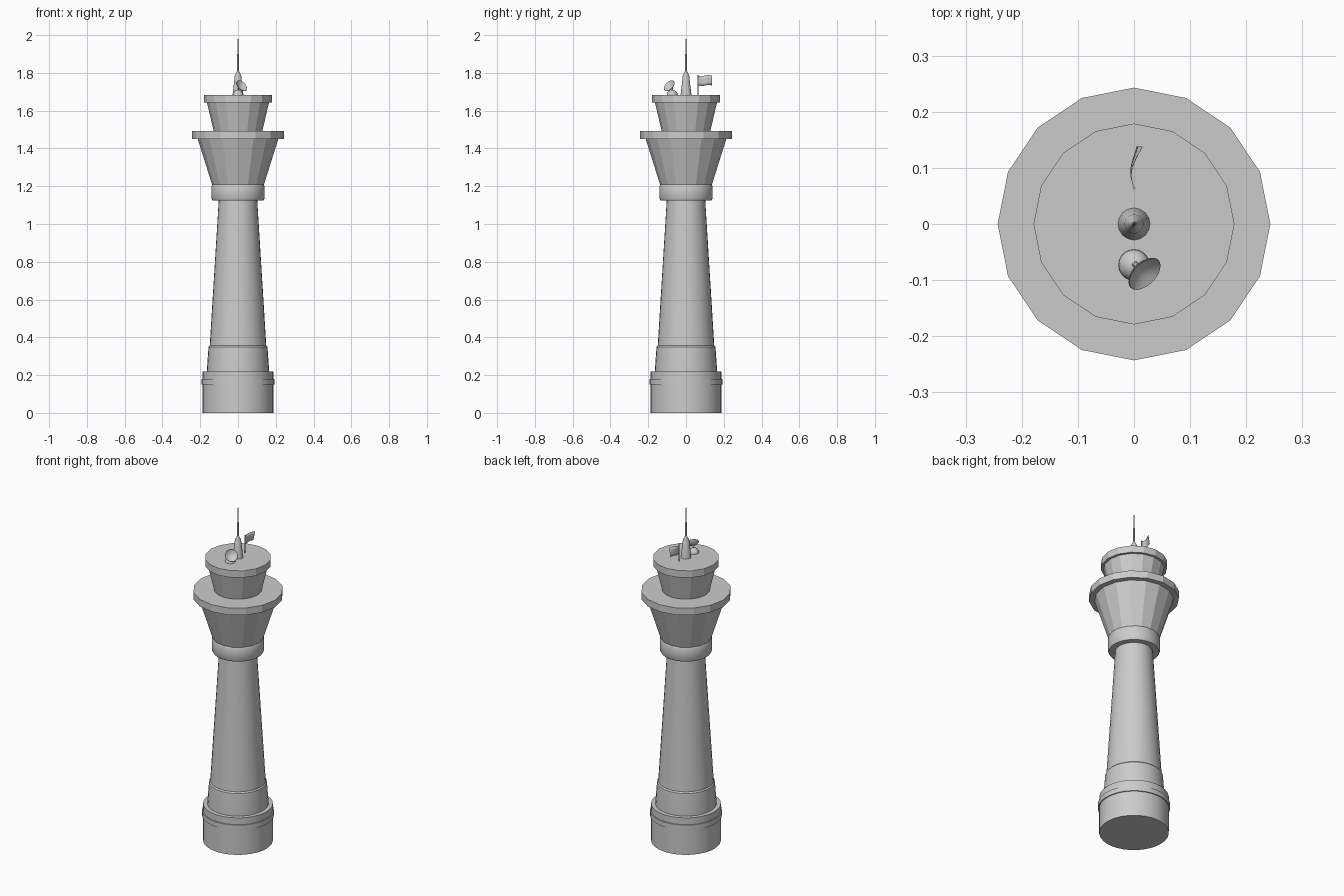
import bpy, bmesh, math
from mathutils import Vector, Matrix

if "Cube" in bpy.data.objects:
    bpy.data.objects.remove(bpy.data.objects["Cube"])


def finish(name, bm, smooth=None):
    bmesh.ops.recalc_face_normals(bm, faces=bm.faces)
    me = bpy.data.meshes.new(name)
    bm.to_mesh(me)
    bm.free()
    ob = bpy.data.objects.new(name, me)
    bpy.context.collection.objects.link(ob)
    if smooth:
        bpy.ops.object.select_all(action='DESELECT')
        ob.select_set(True)
        bpy.context.view_layer.objects.active = ob
        bpy.ops.object.shade_smooth_by_angle(angle=math.radians(smooth))
    return ob


def lathe(name, profile, sides, smooth=None, matrix=None):
    """Revolve (radius, height) points around z; ends are capped."""
    bm = bmesh.new()
    rings = []
    for r, z in profile:
        if r == 0:
            rings.append([bm.verts.new((0, 0, z))] * sides)
        else:
            rings.append([bm.verts.new((r * math.cos(2 * math.pi * i / sides),
                                        r * math.sin(2 * math.pi * i / sides), z))
                          for i in range(sides)])
    for a, b in zip(rings, rings[1:]):
        for i in range(sides):
            j = (i + 1) % sides
            quad = list(dict.fromkeys([a[i], a[j], b[j], b[i]]))
            bm.faces.new(quad)
    for ring, (r, z) in ((rings[0], profile[0]), (rings[-1], profile[-1])):
        if r > 0:
            bm.faces.new(ring)
    if matrix:
        bm.transform(matrix)
    return finish(name, bm, smooth)


# Round tower body
lathe("base_drum", [(0.188, 0), (0.188, 0.22), (0.16, 0.22)], 32, 30)
lathe("base_band", [(0.18, 0.15), (0.194, 0.15), (0.194, 0.18), (0.18, 0.18)], 32, 30)
lathe("plinth", [(0.165, 0.21), (0.165, 0.225), (0.156, 0.35), (0.15, 0.357)], 32, 30)
lathe("shaft", [(0.15, 0.35), (0.101, 1.14)], 32, 30)
lathe("collar", [(0.10, 1.125), (0.135, 1.125), (0.141, 1.137),
                 (0.141, 1.2), (0.136, 1.21)], 32, 30)

# Faceted lower deck and control cab
lathe("lower_deck", [(0.136, 1.205), (0.214, 1.452)], 16)
lathe("lower_rim", [(0.243, 1.45), (0.243, 1.492)], 16)
lathe("cab", [(0.127, 1.485), (0.165, 1.645)], 16)
lathe("cab_roof", [(0.179, 1.643), (0.179, 1.684)], 16)

# Antenna mast
lathe("mast", [(0.029, 1.68), (0.017, 1.785), (0.005, 1.81), (0.004, 1.9),
               (0.0025, 1.905), (0.001, 2.0)], 16, 30)

# Radar dish on its dome, aimed outward and upward
foot = Vector((0, -0.073, 1.682))
lathe("dish_foot", [(0.028, 0), (0.027, 0.01), (0.021, 0.02), (0.011, 0.027), (0, 0.029)],
      20, 40, Matrix.Translation(foot))
aim = Vector((0.58, -0.58, 0.57)).to_track_quat('Z', 'Y').to_matrix().to_4x4()
centre = Matrix.Translation((0.017, -0.087, 1.73)) @ aim
lathe("dish", [(0, -0.013), (0.013, -0.011), (0.026, -0.005), (0.035, 0.003),
               (0.034, 0.004), (0.025, -0.002), (0.012, -0.008), (0, -0.01)],
      24, 40, centre)
lathe("dish_arm", [(0.005, -0.028), (0.005, -0.011)], 10, 30, centre)

# Flag pole and waving flag
lathe("flag_pole", [(0.0025, 1.68), (0.0025, 1.79)], 8, 30,
      Matrix.Translation((0, 0.064, 0)))
bm = bmesh.new()
cols, rows, grid = 10, 3, []
for i in range(cols + 1):
    t = i / cols
    col = []
    for k in range(rows + 1):
        s = k / rows
        x = -0.006 * math.sin(math.pi * 1.3 * t) + 0.01 * s * t * t
        z = 1.733 + 0.053 * s - 0.003 * math.sin(2 * math.pi * t)
        col.append(bm.verts.new((x, 0.064 + 0.074 * t, z)))
    grid.append(col)
for i in range(cols):
    for k in range(rows):
        bm.faces.new((grid[i][k], grid[i + 1][k], grid[i + 1][k + 1], grid[i][k + 1]))
flag = finish("flag", bm, 40)
mod = flag.modifiers.new("thickness", 'SOLIDIFY')
mod.thickness = 0.001
mod.offset = 0
